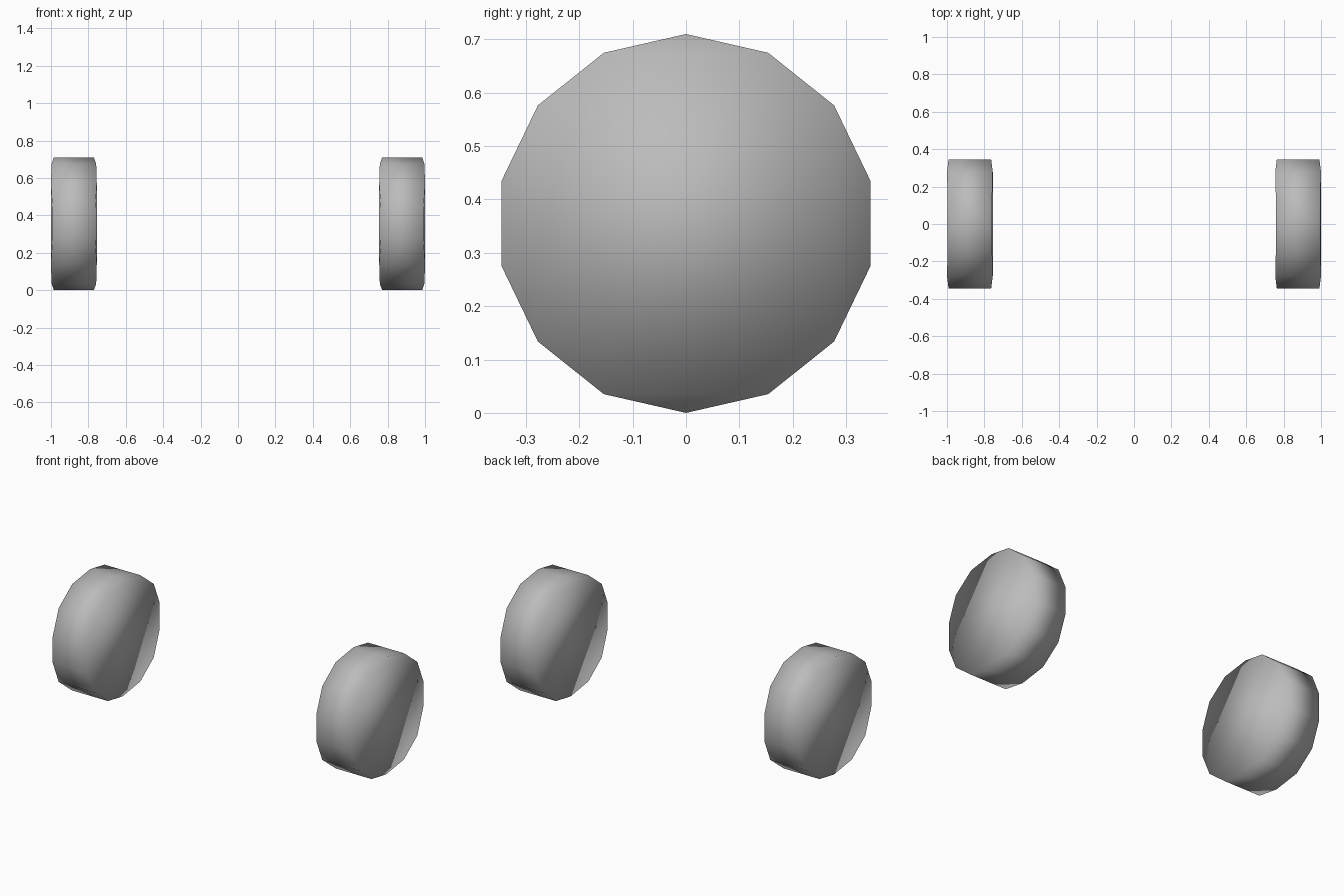
import bpy, bmesh, math

if "Cube" in bpy.data.objects:
    bpy.data.objects.remove(bpy.data.objects["Cube"])

SIDES = 14
RADIUS = 0.355
CENTRE_X = 0.8775

grey = bpy.data.materials.new("grey")
grey.diffuse_color = (0.5, 0.5, 0.5, 1)
grey.use_nodes = True
grey.node_tree.nodes["Principled BSDF"].inputs["Base Color"].default_value = grey.diffuse_color


def wheel(name, side):
    """Low-poly wheel with its axle along x and slightly uneven rims."""
    bm = bmesh.new()
    rims = []
    for s in (-1, 1):
        ring = []
        for i in range(SIDES):
            a = math.pi / 2 + 2 * math.pi * i / SIDES
            # rims are widest on the diagonals
            half = 0.107 + 0.0157 * abs(math.sin(2 * a))
            ring.append(bm.verts.new((s * half,
                                      RADIUS * math.cos(a),
                                      RADIUS * math.sin(a))))
        rims.append(ring)
    inner, outer = rims
    # tread
    for i in range(SIDES):
        j = (i + 1) % SIDES
        bm.faces.new((inner[i], inner[j], outer[j], outer[i]))
    # side caps
    caps = [bm.faces.new(inner), bm.faces.new(outer)]
    bmesh.ops.triangulate(bm, faces=caps)
    bmesh.ops.recalc_face_normals(bm, faces=bm.faces[:])
    for f in bm.faces:
        f.smooth = True
    mesh = bpy.data.meshes.new(name)
    bm.to_mesh(mesh)
    bm.free()
    mesh.materials.append(grey)
    obj = bpy.data.objects.new(name, mesh)
    obj.location = (side * CENTRE_X, 0, RADIUS)
    bpy.context.collection.objects.link(obj)


wheel("left_wheel", -1)
wheel("right_wheel", 1)
